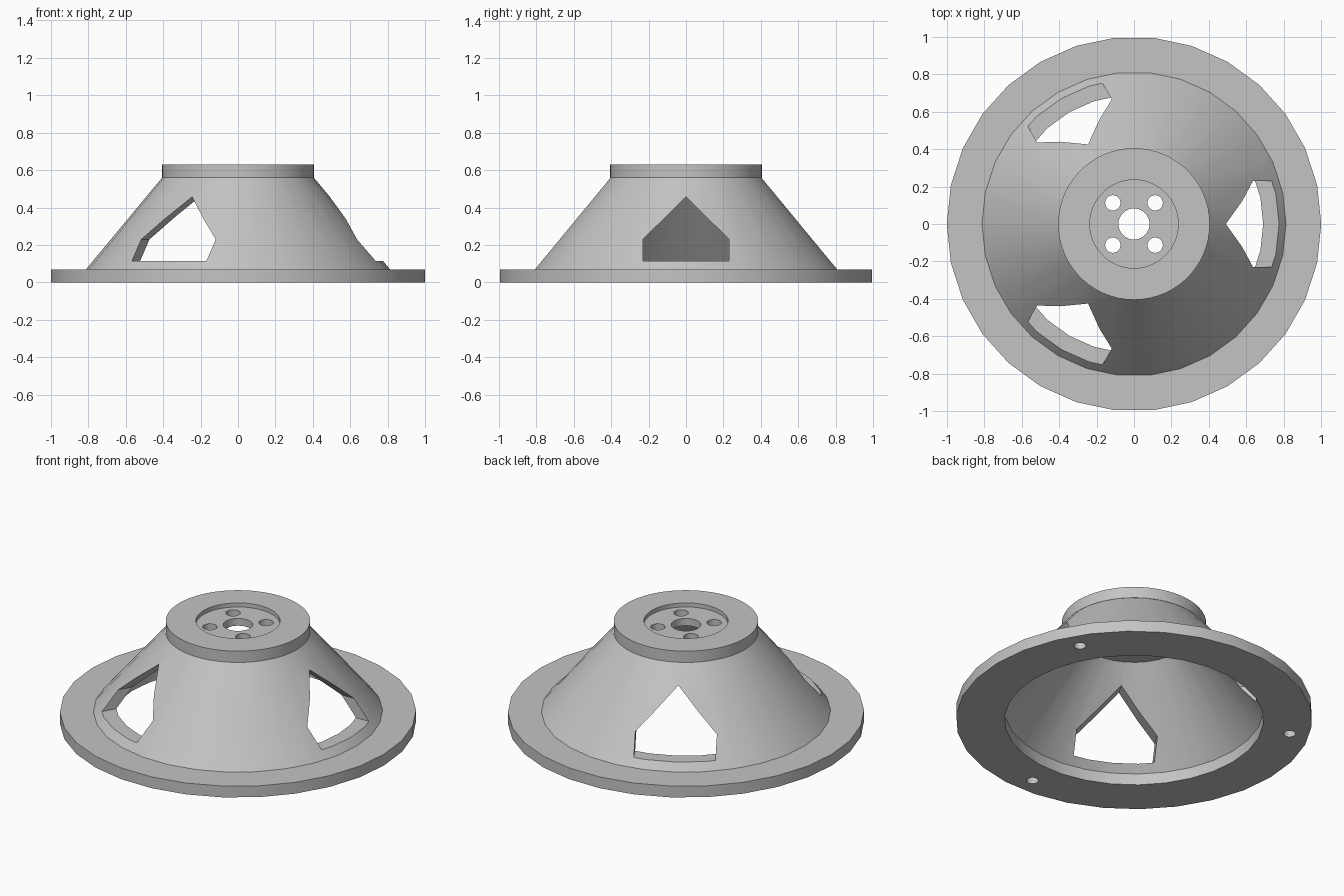
import bpy, bmesh, math
from mathutils import Matrix, Vector

cube = bpy.data.objects.get("Cube")
if cube:
    bpy.data.objects.remove(cube)

grey = bpy.data.materials.new("plain_grey")
grey.use_nodes = True
colour = (0.55, 0.55, 0.55, 1)
grey.diffuse_color = colour
grey.node_tree.nodes["Principled BSDF"].inputs["Base Color"].default_value = colour


def finish(name, bm):
    bmesh.ops.recalc_face_normals(bm, faces=bm.faces)
    mesh = bpy.data.meshes.new(name)
    bm.to_mesh(mesh)
    bm.free()
    mesh.materials.append(grey)
    obj = bpy.data.objects.new(name, mesh)
    bpy.context.collection.objects.link(obj)
    return obj


def revolve(name, profile, sides):
    """Spin a closed (radius, height) profile around z."""
    bm = bmesh.new()
    rings = []
    for i in range(sides):
        a = math.tau * i / sides
        rings.append([bm.verts.new((r * math.cos(a), r * math.sin(a), z)) for r, z in profile])
    n = len(profile)
    for i in range(sides):
        p, q = rings[i], rings[(i + 1) % sides]
        for j in range(n):
            k = (j + 1) % n
            bm.faces.new((p[j], q[j], q[k], p[k]))
    return finish(name, bm)


def add_drill(bm, radius, distance, degrees, bottom, top):
    """Upright cylinder at a polar position."""
    a = math.radians(degrees)
    place = Vector((distance * math.cos(a), distance * math.sin(a), (bottom + top) / 2))
    bmesh.ops.create_cone(bm, cap_ends=True, segments=24, radius1=radius, radius2=radius,
                          depth=top - bottom, matrix=Matrix.Translation(place))


def add_window(bm, degrees):
    """Gabled prism pointing outward."""
    outline = [(-0.23, 0.115), (0.23, 0.115), (0.23, 0.23), (0, 0.457), (-0.23, 0.23)]
    face = bm.faces.new([bm.verts.new((0.3, y, z)) for y, z in outline])
    ext = bmesh.ops.extrude_face_region(bm, geom=[face])["geom"]
    outer = [v for v in ext if isinstance(v, bmesh.types.BMVert)]
    bmesh.ops.translate(bm, verts=outer, vec=(0.7, 0, 0))
    bmesh.ops.rotate(bm, verts=list(face.verts) + outer,
                     matrix=Matrix.Rotation(math.radians(degrees), 3, "Z"))


def cut(obj, bm):
    """Subtract the cutter, bake the result and discard the cutter."""
    cutter = finish("cutter", bm)
    cutter.hide_render = True
    mod = obj.modifiers.new("cut", "BOOLEAN")
    mod.operation = "DIFFERENCE"
    mod.solver = "EXACT"
    mod.object = cutter
    bpy.context.view_layer.update()
    evaluated = obj.evaluated_get(bpy.context.evaluated_depsgraph_get())
    mesh = bpy.data.meshes.new_from_object(evaluated)
    obj.modifiers.clear()
    obj.data = mesh
    bpy.data.objects.remove(cutter)


# Flange and hollow cone wall
cone = revolve("flanged_cone", [(1, 0), (1, 0.07), (0.812, 0.07), (0.405, 0.56),
                                (0.322, 0.56), (0.727, 0.07), (0.727, 0)], 30)
# Three windows, then three blind holes under the flange
cutters = bmesh.new()
for angle in (0, 120, 240):
    add_window(cutters, angle)
    add_drill(cutters, 0.034, 0.887, angle + 30, -0.05, 0.05)
cut(cone, cutters)

# Hub disc with a shallow recess and centre bore
hub = revolve("hub_disc", [(0.083, 0.56), (0.405, 0.56), (0.405, 0.63),
                           (0.236, 0.63), (0.236, 0.605), (0.083, 0.605)], 60)
# Four bolt holes through the recess
cutters = bmesh.new()
for i in range(4):
    add_drill(cutters, 0.041, 0.16, 45 + 90 * i, 0.5, 0.7)
cut(hub, cutters)

# Smooth round walls, sharp rims
for obj in (cone, hub):
    bpy.ops.object.select_all(action="DESELECT")
    obj.select_set(True)
    bpy.context.view_layer.objects.active = obj
    bpy.ops.object.shade_smooth_by_angle(angle=math.radians(25))
